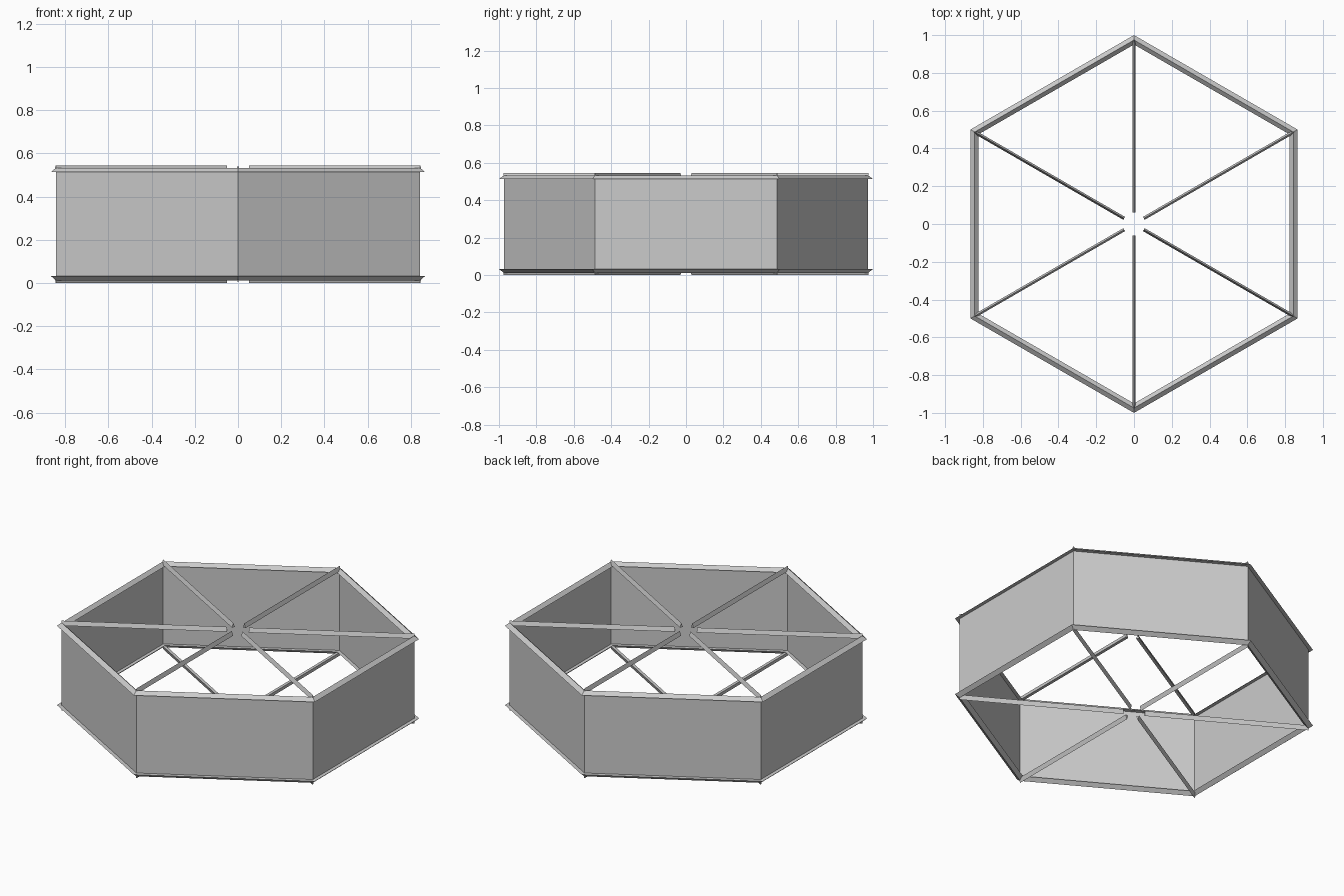
import bpy, bmesh
from math import cos, sin, pi

cube = bpy.data.objects.get("Cube")
if cube:
    bpy.data.objects.remove(cube)

HEIGHT = 0.545
SIDES = 6

grey = bpy.data.materials.new("plain_grey")
grey.use_nodes = True
color = (0.6, 0.6, 0.6, 1)
grey.diffuse_color = color
grey.node_tree.nodes["Principled BSDF"].inputs["Base Color"].default_value = color


def make_object(name, bm):
    bmesh.ops.recalc_face_normals(bm, faces=bm.faces)
    mesh = bpy.data.meshes.new(name)
    bm.to_mesh(mesh)
    bm.free()
    mesh.materials.append(grey)
    obj = bpy.data.objects.new(name, mesh)
    bpy.context.collection.objects.link(obj)
    return obj


def hex_sweep(name, profile, closed):
    """Sweep a (corner radius, z) profile around the hexagon."""
    bm = bmesh.new()
    rings = []
    for i in range(SIDES):
        a = pi / 2 + i * 2 * pi / SIDES
        rings.append([bm.verts.new((r * cos(a), r * sin(a), z)) for r, z in profile])
    n = len(profile)
    for i in range(SIDES):
        p, q = rings[i], rings[(i + 1) % SIDES]
        for j in range(n if closed else n - 1):
            k = (j + 1) % n
            bm.faces.new((p[j], q[j], q[k], p[k]))
    return make_object(name, bm)


def spoke(name, angle, base, ridge, inner=0.06, outer=0.975, half=0.009):
    """Triangular bar running from near the centre to a corner."""
    bm = bmesh.new()
    ends = []
    for r in (inner, outer):
        ends.append([bm.verts.new((r * cos(angle) - s * sin(angle),
                                   r * sin(angle) + s * cos(angle), z))
                     for s, z in ((-half, base), (half, base), (0, ridge))])
    a, b = ends
    for j in range(3):
        k = (j + 1) % 3
        bm.faces.new((a[j], a[k], b[k], b[j]))
    bm.faces.new(a)
    bm.faces.new(b)
    return make_object(name, bm)


# Thin side walls
hex_sweep("walls", [(0.974, 0.03), (0.974, HEIGHT - 0.03)], False)

# Gabled rims and spokes, mirrored between top and bottom
for level in ("top", "bottom"):
    def z(depth):
        return HEIGHT - depth if level == "top" else depth
    hex_sweep(level + "_rim",
              [(1.0, z(0.032)), (0.974, z(0.012)), (0.95, z(0.032))], True)
    for i in range(SIDES):
        spoke(f"{level}_spoke_{i + 1}", pi / 2 + i * 2 * pi / SIDES, z(0.026), z(0))
